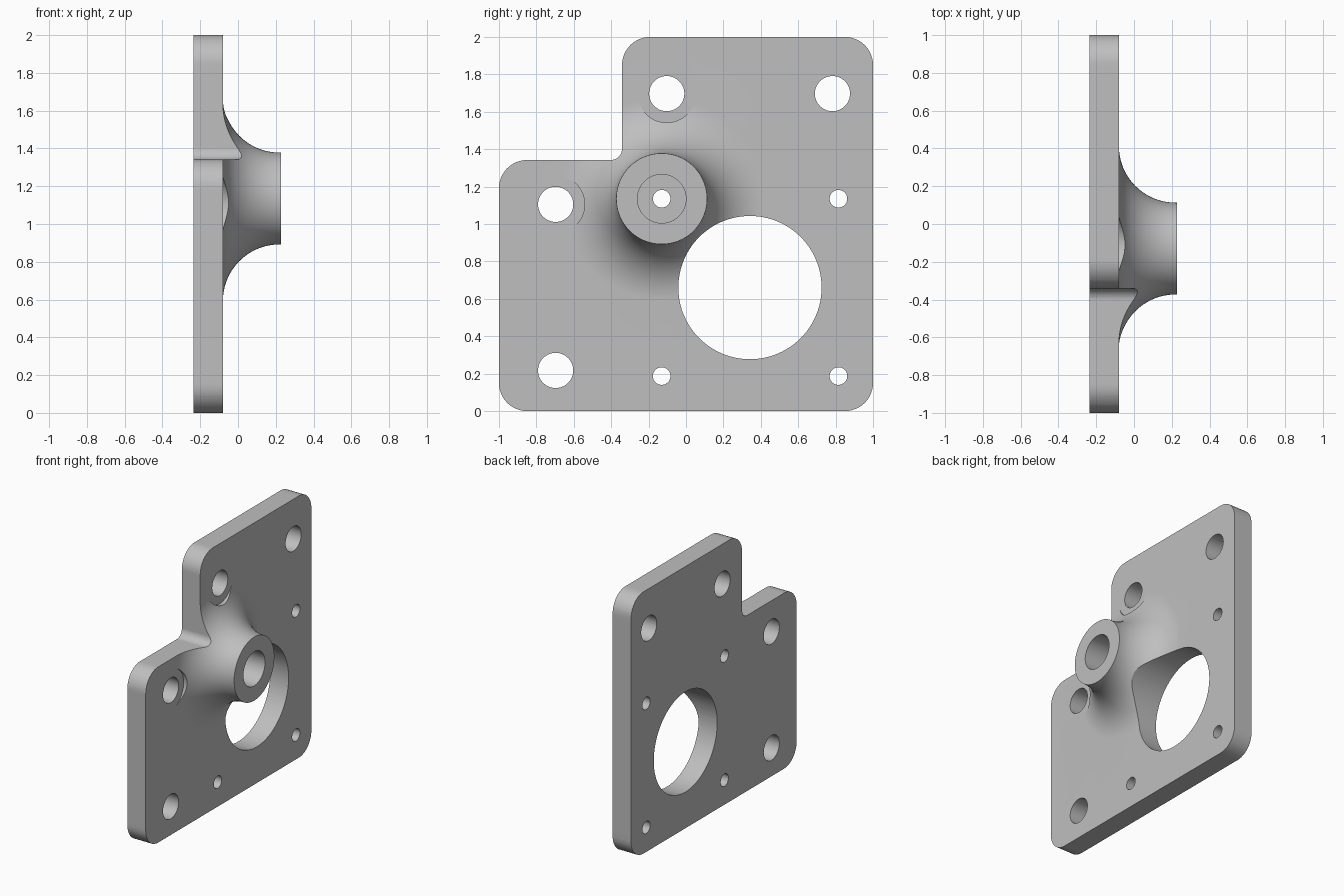
import bpy, bmesh, math
from mathutils import Matrix, Vector

cube = bpy.data.objects.get("Cube")
if cube:
    bpy.data.objects.remove(cube)

BACK, FACE, TIP = -0.235, -0.08, 0.228     # x of plate back, plate face, boss tip
BOSS = (-0.13, 1.135)                      # boss axis in y, z
BOSS_R, BORE_R, PIN_R, BOLT_R, FLARE = 0.243, 0.13, 0.047, 0.094, 0.3

grey = bpy.data.materials.new("light grey metal")
grey.use_nodes = True
grey.diffuse_color = (0.52, 0.52, 0.52, 1)
grey.node_tree.nodes["Principled BSDF"].inputs["Base Color"].default_value = (0.52, 0.52, 0.52, 1)


def make_object(name, bm):
    bmesh.ops.recalc_face_normals(bm, faces=bm.faces)
    mesh = bpy.data.meshes.new(name)
    bm.to_mesh(mesh)
    bm.free()
    mesh.materials.append(grey)
    obj = bpy.data.objects.new(name, mesh)
    bpy.context.collection.objects.link(obj)
    return obj


def rounded(corners, steps=12):
    """Round each (y, z, radius) right-angled corner of an outline."""
    points = []
    for i, (y, z, r) in enumerate(corners):
        p = Vector((y, z))
        to_prev = (Vector(corners[i - 1][:2]) - p).normalized()
        to_next = (Vector(corners[(i + 1) % len(corners)][:2]) - p).normalized()
        centre = p + r * (to_prev + to_next)
        for k in range(steps + 1):
            a = math.pi / 2 * k / steps
            points.append(centre - r * (to_next * math.cos(a) + to_prev * math.sin(a)))
    return points


def prism(name, points, x0, x1):
    bm = bmesh.new()
    face = bm.faces.new([bm.verts.new((x0, y, z)) for y, z in points])
    new = bmesh.ops.extrude_face_region(bm, geom=[face])["geom"]
    verts = [v for v in new if isinstance(v, bmesh.types.BMVert)]
    bmesh.ops.translate(bm, verts=verts, vec=(x1 - x0, 0, 0))
    return make_object(name, bm)


def circle(y, z, r, n=64):
    return [(y + r * math.cos(math.tau * k / n), z + r * math.sin(math.tau * k / n))
            for k in range(n)]


def combine(target, tool, operation):
    mod = target.modifiers.new(tool.name, 'BOOLEAN')
    mod.object, mod.operation, mod.solver = tool, operation, 'EXACT'
    bpy.context.view_layer.objects.active = target
    bpy.ops.object.modifier_apply(modifier=mod.name)
    bpy.data.objects.remove(tool)


# Turned blank: wide slab, concave flare, boss and stepped bore as one (x, radius) profile
flare = [(FACE + FLARE * (1 - math.sin(a)), BOSS_R + FLARE * (1 - math.cos(a)))
         for a in [math.pi / 2 * (1 - k / 24) for k in range(25)]]
profile = ([(BACK, PIN_R), (BACK, 3), (FACE, 3)] + flare
           + [(TIP, BOSS_R), (TIP, BORE_R), (FACE, BORE_R), (FACE, PIN_R)])
bm = bmesh.new()
SEGMENTS = 128
rings = []
for k in range(SEGMENTS):
    turn = Matrix.Rotation(math.tau * k / SEGMENTS, 3, 'X')
    rings.append([bm.verts.new(turn @ Vector((x, r, 0)) + Vector((0, *BOSS)))
                  for x, r in profile])
for k, ring in enumerate(rings):
    after = rings[(k + 1) % SEGMENTS]
    for j in range(len(profile)):
        i = j - 1
        bm.faces.new((ring[i], ring[j], after[j], after[i]))
plate = make_object("mounting_plate", bm)

# Notched outline with rounded corners
outline = rounded([(-1, 0, 0.15), (1, 0, 0.15), (1, 2, 0.15),
                   (-0.342, 2, 0.15), (-0.342, 1.342, 0.06), (-1, 1.342, 0.15)])
combine(plate, prism("outline_cutter", outline, -1, 1), 'INTERSECT')

# Through holes: large opening, bolt holes and pin holes
holes = [(0.342, 0.66, 0.383)]
holes += [(y, z, BOLT_R) for y, z in
          [(-0.697, 1.105), (-0.697, 0.217), (-0.103, 1.697), (0.783, 1.697)]]
holes += [(y, z, PIN_R) for y, z in [(0.815, 1.135), (-0.13, 0.187), (0.815, 0.187)]]
for y, z, r in holes:
    combine(plate, prism("hole_cutter", circle(y, z, r, 96), -1, 1), 'DIFFERENCE')

# Bolt head clearance cut into the flare
for y, z in [(-0.697, 1.105), (-0.103, 1.697)]:
    combine(plate, prism("clearance_cutter", circle(y, z, 0.155), FACE + 0.0002, 1), 'DIFFERENCE')

plate.select_set(True)
bpy.context.view_layer.objects.active = plate
bpy.ops.object.shade_smooth_by_angle(angle=math.radians(30))
